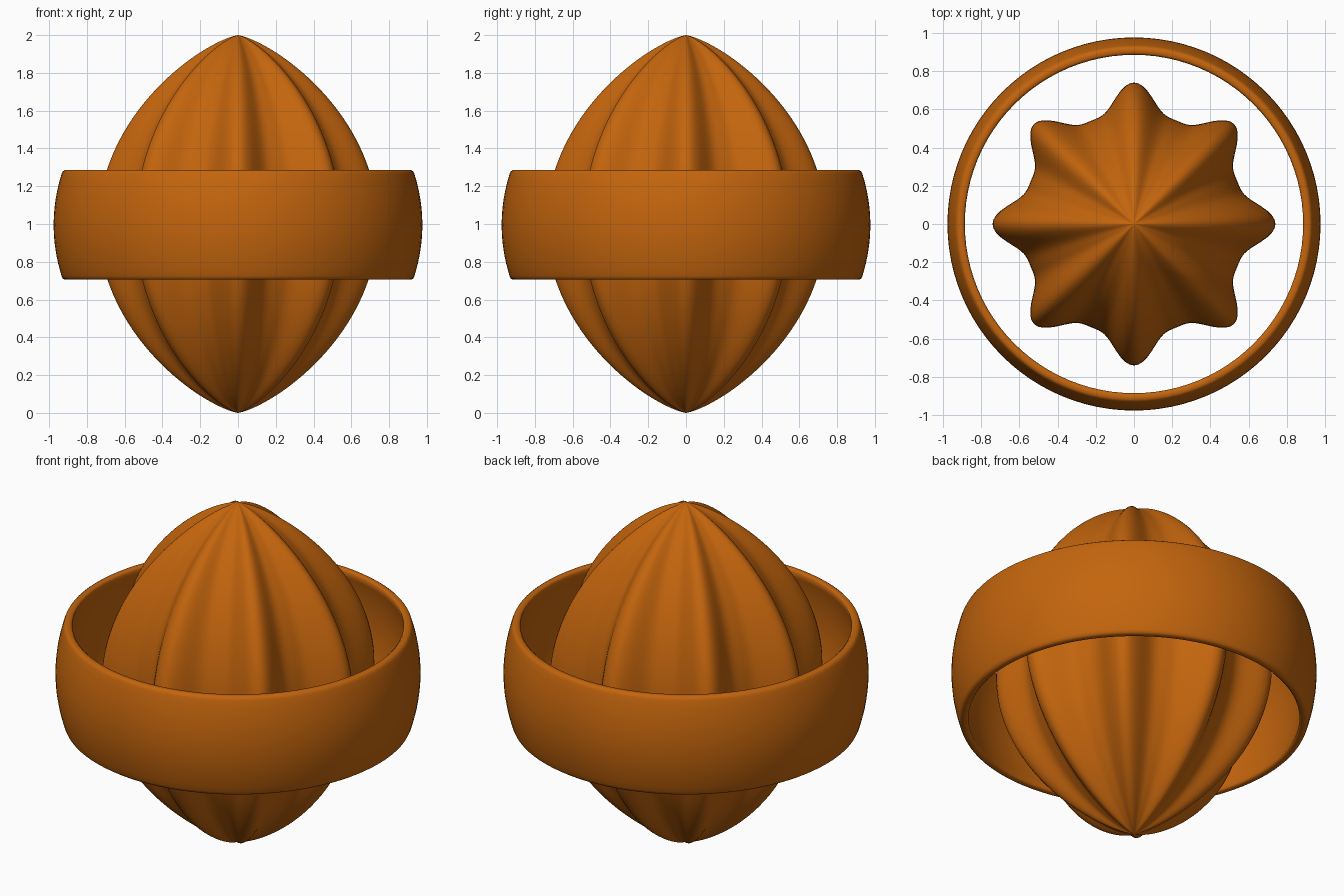
import bpy, bmesh, math

cube = bpy.data.objects.get("Cube")
if cube:
    bpy.data.objects.remove(cube, do_unlink=True)

orange = bpy.data.materials.new("burnt orange")
orange.use_nodes = True
colour = (0.55, 0.13, 0.004, 1)
orange.diffuse_color = colour
orange.node_tree.nodes["Principled BSDF"].inputs["Base Color"].default_value = colour


def finish(name, bm, sharp):
    """Turn the mesh into a smooth-shaded object."""
    bmesh.ops.recalc_face_normals(bm, faces=bm.faces)
    mesh = bpy.data.meshes.new(name)
    bm.to_mesh(mesh)
    bm.free()
    mesh.materials.append(orange)
    obj = bpy.data.objects.new(name, mesh)
    bpy.context.collection.objects.link(obj)
    bpy.ops.object.select_all(action='DESELECT')
    obj.select_set(True)
    bpy.context.view_layer.objects.active = obj
    bpy.ops.object.shade_smooth_by_angle(angle=math.radians(sharp))
    return obj


def bridge(bm, a, b):
    n = len(a)
    for i in range(n):
        j = (i + 1) % n
        bm.faces.new((a[i], a[j], b[j], b[i]))


# Ribbed body: eight ridges narrowing to a point at both ends
RIBS, SEGMENTS, ROWS = 8, 192, 64
RIDGE, VALLEY = 0.74, 0.585
bm = bmesh.new()
rows = []
for k in range(1, ROWS):
    h = -math.cos(math.pi * k / ROWS)
    swell = (1 - h * h) ** 0.75
    row = []
    for i in range(SEGMENTS):
        a = 2 * math.pi * i / SEGMENTS
        crest = (0.5 + 0.5 * math.cos(RIBS * a)) ** 1.8
        r = swell * (VALLEY + (RIDGE - VALLEY) * crest)
        row.append(bm.verts.new((r * math.cos(a), r * math.sin(a), 1 + h)))
    rows.append(row)
for lower, upper in zip(rows, rows[1:]):
    bridge(bm, lower, upper)
for row, z in ((rows[0], 0), (rows[-1], 2)):
    tip = bm.verts.new((0, 0, z))
    for i in range(SEGMENTS):
        bm.faces.new((row[i], row[(i + 1) % SEGMENTS], tip))
finish("ribbed_body", bm, 60)

# Bulging hoop: an outer arc, rounded rims and a matching inner arc
HALF, MIDDLE, STEPS = 0.29, 0.995, 16
outer, inner = [], []
for k in range(STEPS + 1):
    t = -1 + 2 * k / STEPS
    outer.append((0.976 - 0.042 * t * t, MIDDLE + t * (HALF - 0.02)))
    inner.append((0.925 - 0.04 * t * t, MIDDLE + t * (HALF - 0.01)))
top, bottom = MIDDLE + HALF, MIDDLE - HALF
profile = ([(0.918, bottom)] + [(0.928, bottom + 0.007)] + outer
           + [(0.928, top - 0.007), (0.918, top), (0.895, top)]
           + inner[::-1] + [(0.895, bottom)])
bm = bmesh.new()
rings = []
for r, z in profile:
    angles = [2 * math.pi * i / 96 for i in range(96)]
    rings.append([bm.verts.new((r * math.cos(a), r * math.sin(a), z)) for a in angles])
for a, b in zip(rings, rings[1:] + rings[:1]):
    bridge(bm, a, b)
finish("hoop", bm, 60)
